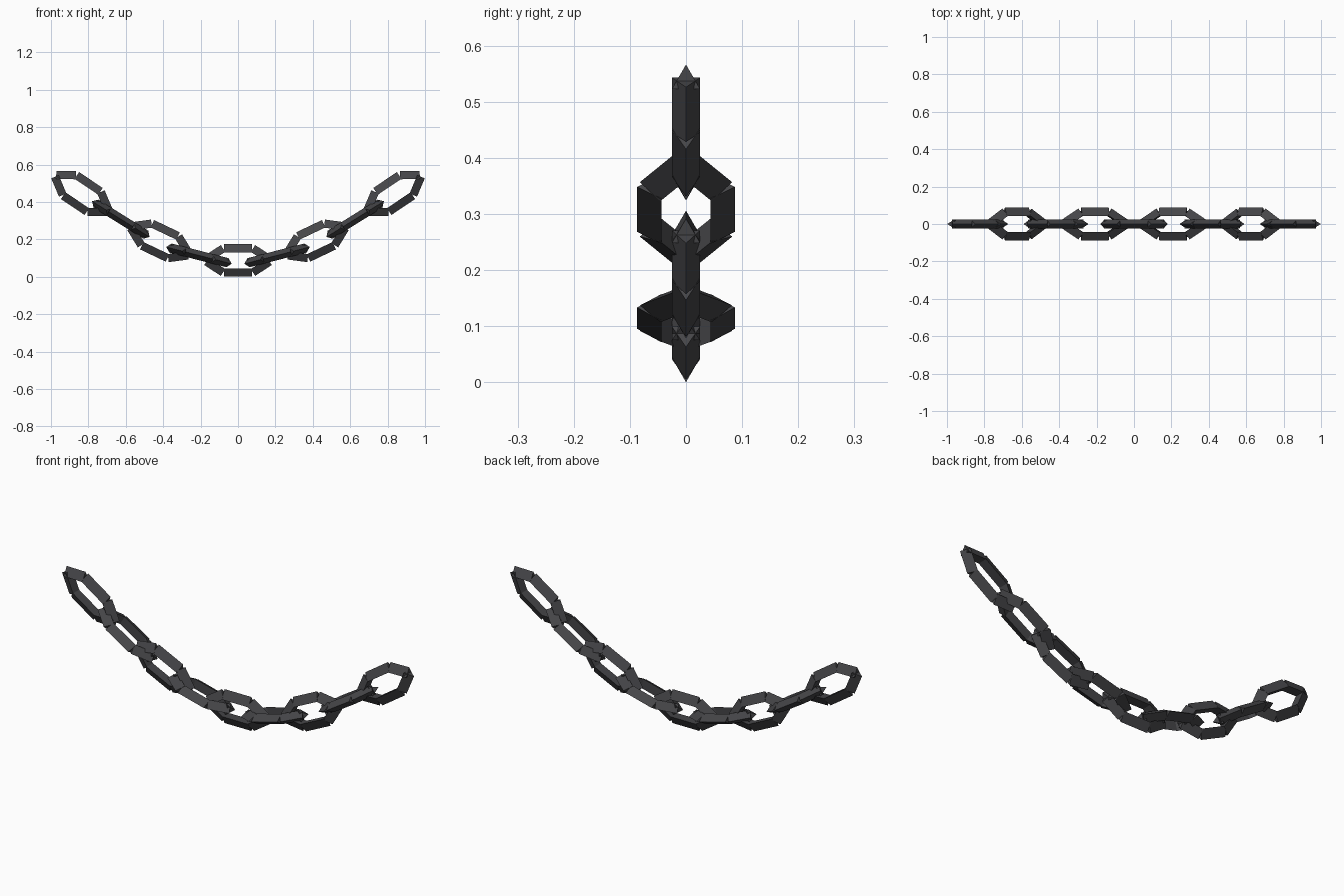
import bpy, math
from mathutils import Matrix, Vector

if "Cube" in bpy.data.objects:
    bpy.data.objects.remove(bpy.data.objects["Cube"])

iron = bpy.data.materials.new("dark iron")
iron.diffuse_color = (0.06, 0.06, 0.065, 1)
iron.use_nodes = True
iron.node_tree.nodes["Principled BSDF"].inputs["Base Color"].default_value = iron.diffuse_color

R = 0.029                    # radius of the three-sided bars
A, B, H = 0.076, 0.165, 0.058  # link outline: half bar, half length, half width
END_X, SAG, N = 0.835, 0.358, 4


def make_link(name, matrix):
    """Six separate triangular bars around a stretched hexagon, ridge outward."""
    pts = [Vector(p) for p in ((B, 0, 0), (A, 0, H), (-A, 0, H),
                               (-B, 0, 0), (-A, 0, -H), (A, 0, -H))]
    verts, faces = [], []
    side = Vector((0, 1, 0))
    for i, p in enumerate(pts):
        q = pts[(i + 1) % 6]
        d = (q - p).normalized()
        out = d.cross(side)
        if out.dot(p + q) < 0:
            out = -out
        k = len(verts)
        for end in (p, q):
            for j in range(3):
                a = j * math.tau / 3
                verts.append(end + R * (math.cos(a) * out + math.sin(a) * side))
        faces += [(k, k + 2, k + 1), (k + 3, k + 4, k + 5)]
        faces += [(k + j, k + (j + 1) % 3, k + 3 + (j + 1) % 3, k + 3 + j) for j in range(3)]
    mesh = bpy.data.meshes.new(name)
    mesh.from_pydata(verts, [], faces)
    mesh.materials.append(iron)
    ob = bpy.data.objects.new(name, mesh)
    bpy.context.collection.objects.link(ob)
    ob.matrix_world = matrix


# hanging chain: links follow a sagging curve, every second one lies flat
for i in range(-N, N + 1):
    x = END_X * i / N
    u = math.pi / 2 * i / N
    z = H + R + SAG * (1 - math.cos(u))
    tilt = math.atan(SAG * math.pi / 2 / END_X * math.sin(u))
    m = Matrix.Translation((x, 0, z)) @ Matrix.Rotation(-tilt, 4, 'Y')
    if i % 2:
        m = m @ Matrix.Rotation(math.pi / 2, 4, 'X')
    make_link(f"chain_link_{i + N + 1}", m)
